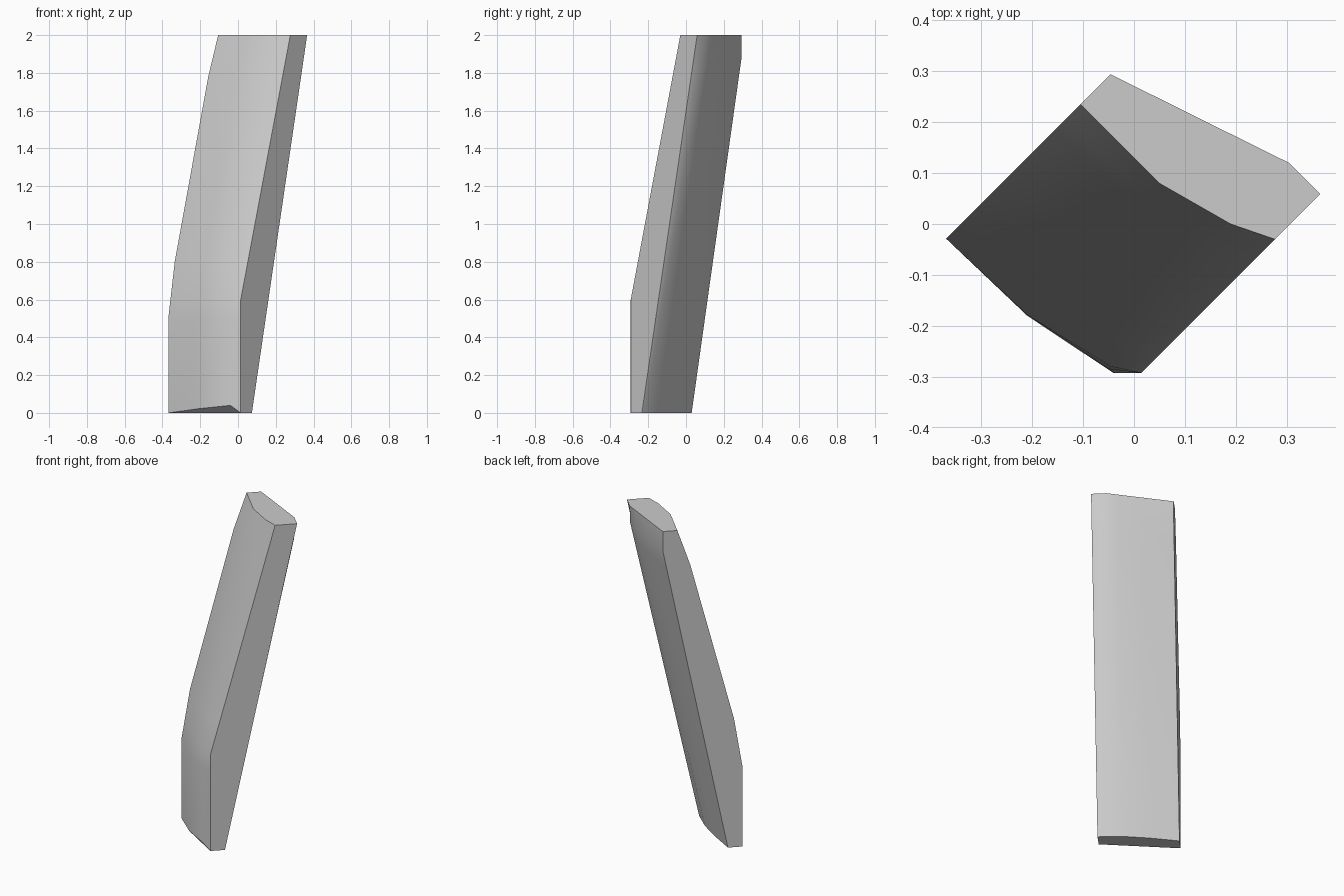
import bpy
import math

cube = bpy.data.objects.get("Cube")
if cube:
    bpy.data.objects.remove(cube, do_unlink=True)


def lerp_path(path, z):
    """Value of a piecewise linear (height, value) path at height z."""
    for (z0, a), (z1, b) in zip(path, path[1:]):
        if z <= z1:
            return a + (b - a) * (z - z0) / (z1 - z0)
    return path[-1][1]


# Each rail runs up the post: (across path, along path, lift at the foot).
# Across is x - y, along is x + y, so the post leans towards +x +y.
LEFT, RIGHT = -0.34, 0.307


def fixed(v):
    return [(0, v), (2, v)]


front_rails = [
    (fixed(LEFT), [(0, -0.398), (0.5, -0.398), (0.8, -0.33), (1.78, 0.025), (2, 0.13)], 0),
    (fixed(-0.03), [(0, -0.39), (0.5, -0.388), (0.8, -0.32), (1.78, 0.035), (2, 0.13)], 0.022),
    ([(0, 0.253), (2, 0.19)], [(0, -0.333), (0.58, -0.333), (2, 0.19)], 0.04),
    (fixed(RIGHT), [(0, -0.278), (0.6, -0.278), (2, 0.247)], 0),
]
back_rails = [
    (fixed(RIGHT), [(0, -0.16), (2, 0.425)], 0),
    ([(0, 0.29), (1.88, 0.235), (2, 0.185)], [(0, -0.158), (1.88, 0.412), (2, 0.425)], 0),
    (fixed(0.1), [(0, -0.17), (1.88, 0.385), (2, 0.396)], 0),
    (fixed(-0.1), [(0, -0.212), (1.88, 0.325), (2, 0.329)], 0),
    (fixed(LEFT), [(0, -0.28), (1.88, 0.248), (2, 0.248)], 0),
]
rails = front_rails + back_rails
levels = [0, 0.5, 0.6, 0.8, 1.3, 1.78, 1.88, 2]
n = len(rails)

# Rings of points at every level
verts = []
for z in levels:
    for across, along, lift in rails:
        d, s = lerp_path(across, z), lerp_path(along, z)
        verts.append(((s + d) / 2, (s - d) / 2, z + (lift if z == 0 else 0)))

# Walls, top, and foot with its raised front lip
faces = []
for k in range(len(levels) - 1):
    for i in range(n):
        j = (i + 1) % n
        faces.append((k * n + i, k * n + j, (k + 1) * n + j, (k + 1) * n + i))
top = (len(levels) - 1) * n
faces.append(tuple(range(top, top + n)))
last = len(front_rails) - 1
faces.append(tuple(reversed(range(last + 1))))
faces.append(tuple(reversed([0] + list(range(last, n)))))

mesh = bpy.data.meshes.new("leaning_post")
mesh.from_pydata(verts, [], faces)
mesh.update()
post = bpy.data.objects.new("leaning_post", mesh)
bpy.context.collection.objects.link(post)

# Plain grey
grey = bpy.data.materials.new("light_grey")
grey.use_nodes = True
color = (0.6, 0.6, 0.6, 1)
grey.diffuse_color = color
grey.node_tree.nodes["Principled BSDF"].inputs["Base Color"].default_value = color
mesh.materials.append(grey)

bpy.ops.object.select_all(action="DESELECT")
post.select_set(True)
bpy.context.view_layer.objects.active = post
bpy.ops.object.shade_smooth_by_angle(angle=math.radians(32))
